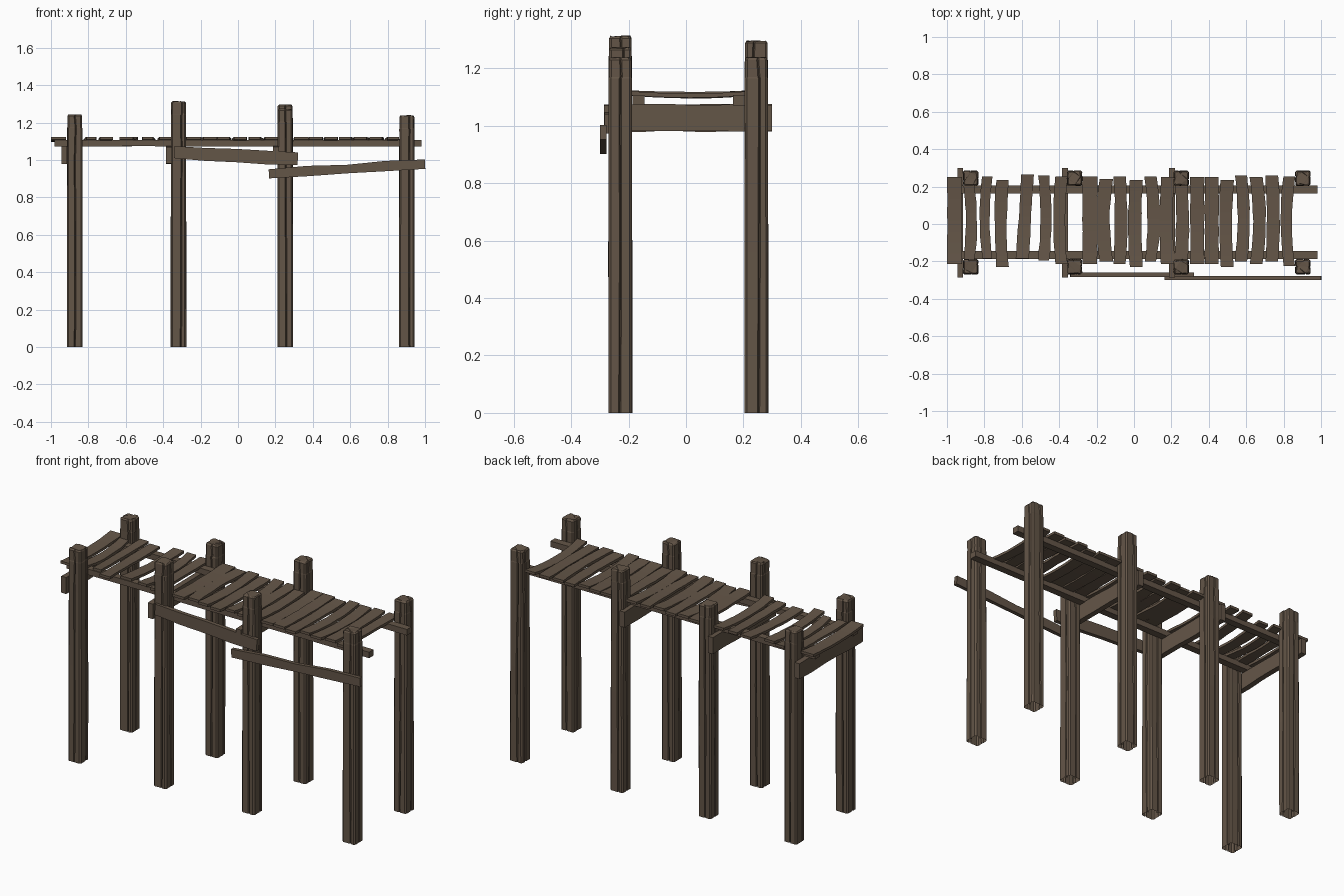
import bpy, bmesh, math, random
from mathutils import Vector

if "Cube" in bpy.data.objects:
    bpy.data.objects.remove(bpy.data.objects["Cube"])

random.seed(4)
wood = bpy.data.materials.new("weathered_brown_wood")
wood.diffuse_color = (0.127, 0.092, 0.064, 1)
wood.use_nodes = True
wood.node_tree.nodes["Principled BSDF"].inputs["Base Color"].default_value = wood.diffuse_color


def loft(name, rings, cap_start=True):
    """Skin a list of equal-length point rings and cap the ends."""
    bm = bmesh.new()
    vs = [[bm.verts.new(p) for p in r] for r in rings]
    n = len(rings[0])
    for a, b in zip(vs, vs[1:]):
        for i in range(n):
            j = (i + 1) % n
            bm.faces.new((a[i], a[j], b[j], b[i]))
    end = bm.faces.new(vs[-1])
    caps = [end]
    if cap_start:
        caps.append(bm.faces.new(vs[0][::-1]))
    bmesh.ops.recalc_face_normals(bm, faces=bm.faces)
    bmesh.ops.triangulate(bm, faces=caps)
    me = bpy.data.meshes.new(name)
    bm.to_mesh(me)
    bm.free()
    me.materials.append(wood)
    ob = bpy.data.objects.new(name, me)
    bpy.context.collection.objects.link(ob)
    return ob


def rect(c, u, v):
    return [c - u - v, c + u - v, c + u + v, c - u + v]


def beam(name, a, b, half_u, half_v, steps=4, rough=0.003):
    """Rough straight timber from a to b; half_u horizontal, half_v vertical."""
    a, b = Vector(a), Vector(b)
    d = (b - a).normalized()
    u = d.cross(Vector((0, 0, 1))).normalized()
    v = u.cross(d)
    rings = []
    for i in range(steps + 1):
        c = a.lerp(b, i / steps) + v * random.uniform(-rough, rough)
        rings.append(rect(c, u * half_u, v * (half_v + random.uniform(-rough, rough))))
    return loft(name, rings)


def post(name, x, y, height):
    """Square post with chamfered corners, drying cracks and a worn top."""
    h, c = 0.041, 0.008
    cracks = [random.uniform(-0.018, 0.018) for _ in range(4)]
    levels = [(0, 1, 1), (0.45 * height, 1, 1), (0.8 * height, 0.98, 1),
              (height - 0.075, 0.98, 0.8), (height - 0.07, 0.95, 0.5),
              (height - 0.010, 0.95, 0.5), (height, 0.82, 0.3)]
    rings = []
    for k, (z, s, deep) in enumerate(levels):
        ring = []
        for side in range(4):
            a = side * math.pi / 2
            t = cracks[side] + random.uniform(-0.004, 0.004)
            prof = [(-h + c, h), (t - 0.004, h), (t, h - 0.012 * deep),
                    (t + 0.004, h), (h - c, h)]
            for p, q in prof:
                q += random.uniform(-0.001, 0.001)
                px = p * math.cos(a) + q * math.sin(a)
                py = -p * math.sin(a) + q * math.cos(a)
                top = random.uniform(-0.006, 0) if k == len(levels) - 1 else 0
                ring.append((x + px * s, y + py * s, z + top))
        rings.append(ring)
    loft(name, rings, cap_start=False)


def plank(name, xc, width, y0, y1, bend, tilt, sag):
    """Deck plank across the pier, warped sideways and sagging in the middle."""
    rings = []
    for i in range(9):
        t = i / 8
        w = 1 - (2 * t - 1) ** 2
        x = xc + bend * (w - 0.4) + tilt * (t - 0.5)
        hw = width / 2 + random.uniform(-0.003, 0.002)
        c = Vector((x, y0 + (y1 - y0) * t, 1.116 - sag * w))
        rings.append(rect(c, Vector((hw, 0, 0)), Vector((0, 0, 0.0075))))
    loft(name, rings)


# Posts: x, front height, back height
for i, (x, hf, hb) in enumerate([(-0.873, 1.245, 1.243), (-0.318, 1.315, 1.243),
                                 (0.252, 1.275, 1.298), (0.903, 1.24, 1.24)]):
    post(f"front_post_{i + 1}", x, -0.229, hf)
    post(f"back_post_{i + 1}", x, 0.245, hb)

# Long stringers under the deck
beam("front_stringer", (-0.98, -0.166, 1.09), (0.98, -0.166, 1.09), 0.021, 0.017, 4, 0.001)
beam("back_stringer", (-0.98, 0.184, 1.09), (0.98, 0.184, 1.09), 0.021, 0.017, 4, 0.001)

# Cross beams on the left face of three post pairs
for i, x in enumerate([-0.929, -0.368, 0.203]):
    beam(f"cross_beam_{i + 1}", (x, -0.285, 1.027), (x, 0.30, 1.027), 0.016, 0.046, 5)

# Loose side rails on the front
beam("upper_side_rail", (-0.34, -0.272, 1.04), (0.32, -0.272, 1.008), 0.012, 0.034)
beam("lower_side_rail", (0.165, -0.288, 0.929), (1.0, -0.288, 0.978), 0.011, 0.025)

# Deck planks: x centre, width, y front, y back, sideways bend, tilt
planks = [
    (-0.96, .080, -.215, .25, 0, 0), (-0.878, .060, -.21, .22, .015, 0),
    (-0.79, .055, -.185, .255, -.014, 0), (-0.707, .066, -.23, .235, -.010, 0),
    (-0.583, .068, -.185, .265, 0, .028), (-0.478, .060, -.195, .26, .012, 0),
    (-0.393, .066, -.215, .253, -.010, 0), (-0.236, .080, -.215, .255, 0, 0),
    (-0.155, .074, -.2, .24, -.018, 0), (-0.074, .068, -.215, .255, .008, 0),
    (0.009, .070, -.23, .235, -.008, 0), (0.095, .066, -.2, .255, .018, 0),
    (0.178, .074, -.215, .25, -.010, 0), (0.255, .070, -.19, .22, .008, 0),
    (0.338, .078, -.215, .252, 0, 0), (0.416, .076, -.215, .252, 0, 0),
    (0.495, .070, -.23, .235, -.008, 0), (0.578, .066, -.2, .26, .014, 0),
    (0.66, .070, -.215, .25, .018, 0), (0.740, .070, -.2, .26, .008, 0),
    (0.824, .064, -.225, .255, -.016, 0)]
for i, p in enumerate(planks):
    plank(f"deck_plank_{i + 1}", *p, sag=random.uniform(0.004, 0.014))
